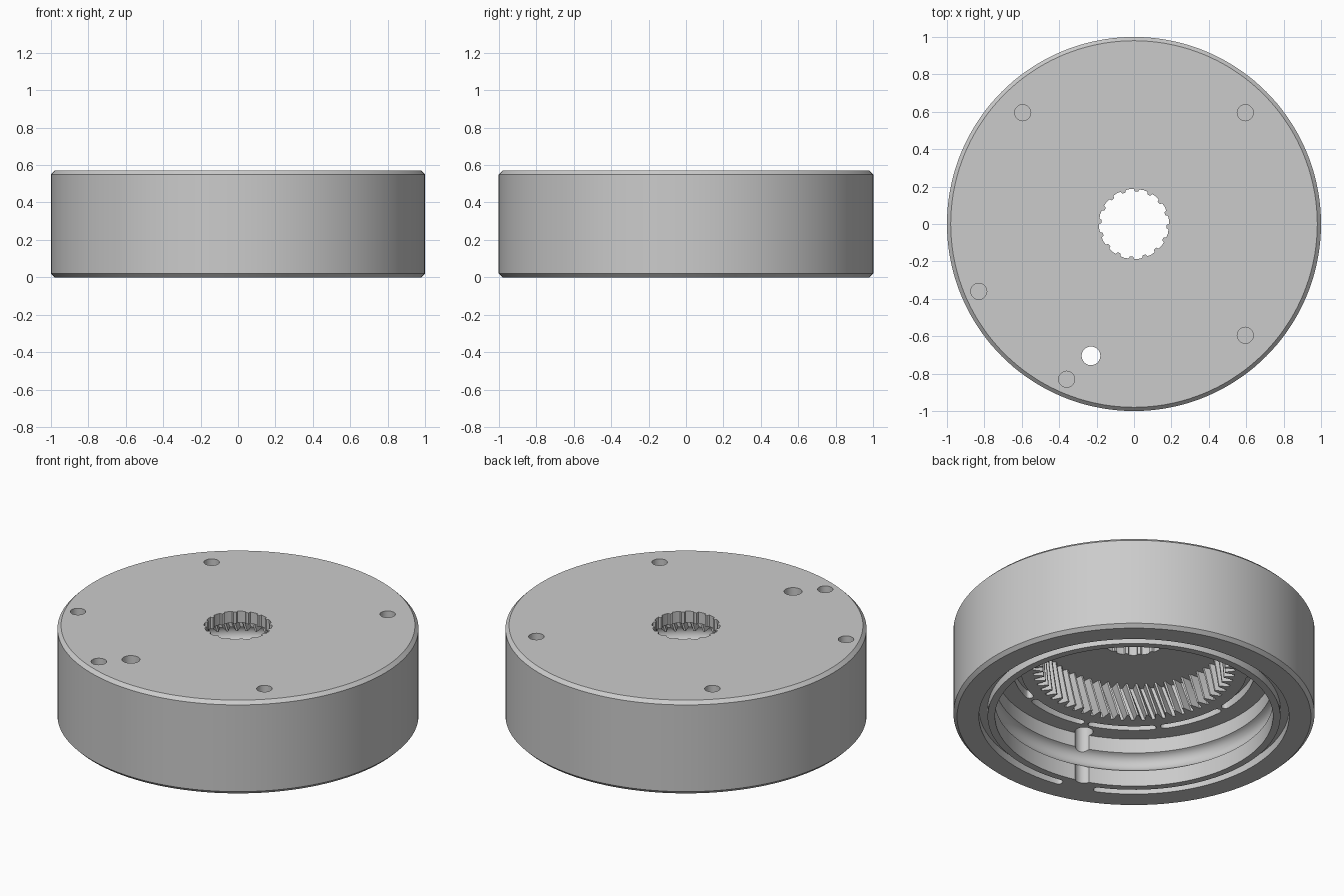
import bpy, bmesh, math
from math import sin, cos, pi, radians
from mathutils import Vector

if "Cube" in bpy.data.objects:
    bpy.data.objects.remove(bpy.data.objects["Cube"])

HEIGHT, SHELF, CEILING, BORE = 0.57, 0.30, 0.50, 0.77
SEGMENTS = 144


def circle(r, z, n=SEGMENTS, cx=0, cy=0):
    return [(cx + r * cos(2 * pi * i / n), cy + r * sin(2 * pi * i / n), z) for i in range(n)]


def loft(bm, loops):
    """Closed solid through a series of matching loops, capped at both ends."""
    rings = [[bm.verts.new(p) for p in loop] for loop in loops]
    faces = [bm.faces.new(rings[0]), bm.faces.new(rings[-1])]
    n = len(rings[0])
    for a, b in zip(rings, rings[1:]):
        for i in range(n):
            j = (i + 1) % n
            faces.append(bm.faces.new((a[i], a[j], b[j], b[i])))
    bmesh.ops.recalc_face_normals(bm, faces=faces)


def prism(bm, loop, z0, z1):
    loft(bm, [[(p[0], p[1], z) for p in loop] for z in (z0, z1)])


def gear_loop(teeth, tooth, z, turn=0):
    """Toothed outline; tooth is a list of (fraction of pitch, radius)."""
    out = []
    for t in range(teeth):
        for f, r in tooth:
            a = 2 * pi * (t + f) / teeth + turn
            out.append((r * cos(a), r * sin(a), z))
    return out


def arc_slot(r, half, start, end):
    """Curved slot outline with round ends, angles in degrees."""
    steps = max(6, int((end - start) / 3))
    angles = [radians(start + (end - start) * i / steps) for i in range(steps + 1)]
    pts = [((r + half) * cos(a), (r + half) * sin(a)) for a in angles]

    def cap(a, first):
        c = Vector((r * cos(a), r * sin(a)))
        return [tuple(c + half * Vector((cos(a + first + pi * k / 6), sin(a + first + pi * k / 6))))
                for k in range(1, 6)]
    pts += cap(angles[-1], 0)
    pts += [((r - half) * cos(a), (r - half) * sin(a)) for a in reversed(angles)]
    pts += cap(angles[0], pi)
    return pts


def make_object(name, bm):
    mesh = bpy.data.meshes.new(name)
    bm.to_mesh(mesh)
    bm.free()
    ob = bpy.data.objects.new(name, mesh)
    bpy.context.collection.objects.link(ob)
    return ob


# Housing: turned profile with bearing race in the bore and chamfered rims
race_r, race_z, race_size = 0.75, 0.155, 0.06
open_angle = math.acos((BORE - race_r) / race_size)
profile = [(BORE, SHELF)]
for i in range(13):
    a = open_angle * (1 - i / 6)
    profile.append((race_r + race_size * cos(a), race_z + race_size * sin(a)))
profile += [(BORE, 0), (0.98, 0), (1, 0.02), (1, HEIGHT - 0.02), (0.98, HEIGHT)]
bm = bmesh.new()
loft(bm, [circle(r, z) for r, z in profile])
housing = make_object("gearbox_housing", bm)

# Internal ring gear with helical teeth
bm = bmesh.new()
tooth = [(0, 0.56), (0.3, 0.56), (0.55, 0.505), (0.75, 0.505)]
low, layers, twist = SHELF - 0.05, 5, 0.6
loops = []
for i in range(layers + 1):
    z = low + (CEILING - low) * i / layers
    loops.append(gear_loop(60, tooth, z, twist * (z - low)))
loft(bm, loops)

# Slots around the shelf
for k in range(10):
    middle = 20 + 36 * k
    prism(bm, arc_slot(0.65, 0.022, middle - 15, middle + 15), SHELF - 0.05, SHELF + 0.05)

# Seal groove in the bottom rim, left open beside the loading hole
prism(bm, arc_slot(0.835, 0.024, -100, 244), -0.05, 0.05)

# Loading hole right through, then blind screw holes in the top
prism(bm, circle(0.05, 0, 32, -0.23, -0.705), -0.1, HEIGHT + 0.1)
for x, y in [(0.595, 0.595), (-0.595, 0.595), (0.595, -0.595), (-0.83, -0.36), (-0.36, -0.83)]:
    prism(bm, circle(0.043, 0, 32, x, y), HEIGHT - 0.2, HEIGHT + 0.1)
recess_cutter = make_object("recess_cutter", bm)

# Splined shaft opening
bm = bmesh.new()
spline = [(0, 0.187), (0.3, 0.188), (0.6, 0.187), (0.68, 0.174), (0.92, 0.174)]
prism(bm, gear_loop(16, spline, 0), CEILING - 0.1, HEIGHT + 0.1)
shaft_cutter = make_object("shaft_cutter", bm)

for cutter in (recess_cutter, shaft_cutter):
    cutter.hide_render = True
    mod = housing.modifiers.new(cutter.name, "BOOLEAN")
    mod.operation, mod.solver, mod.object = "DIFFERENCE", "EXACT", cutter

# Bake the cuts and drop the cutters
graph = bpy.context.evaluated_depsgraph_get()
cut_mesh = bpy.data.meshes.new_from_object(housing.evaluated_get(graph))
housing.modifiers.clear()
housing.data = cut_mesh
for cutter in (recess_cutter, shaft_cutter):
    bpy.data.objects.remove(cutter)

# Grey finish
grey = bpy.data.materials.new("light_grey")
grey.use_nodes = True
colour = (0.6, 0.6, 0.6, 1)
grey.diffuse_color = colour
grey.node_tree.nodes["Principled BSDF"].inputs["Base Color"].default_value = colour
cut_mesh.materials.clear()
cut_mesh.materials.append(grey)

bpy.ops.object.select_all(action="DESELECT")
housing.select_set(True)
bpy.context.view_layer.objects.active = housing
bpy.ops.object.shade_smooth_by_angle(angle=radians(25))
